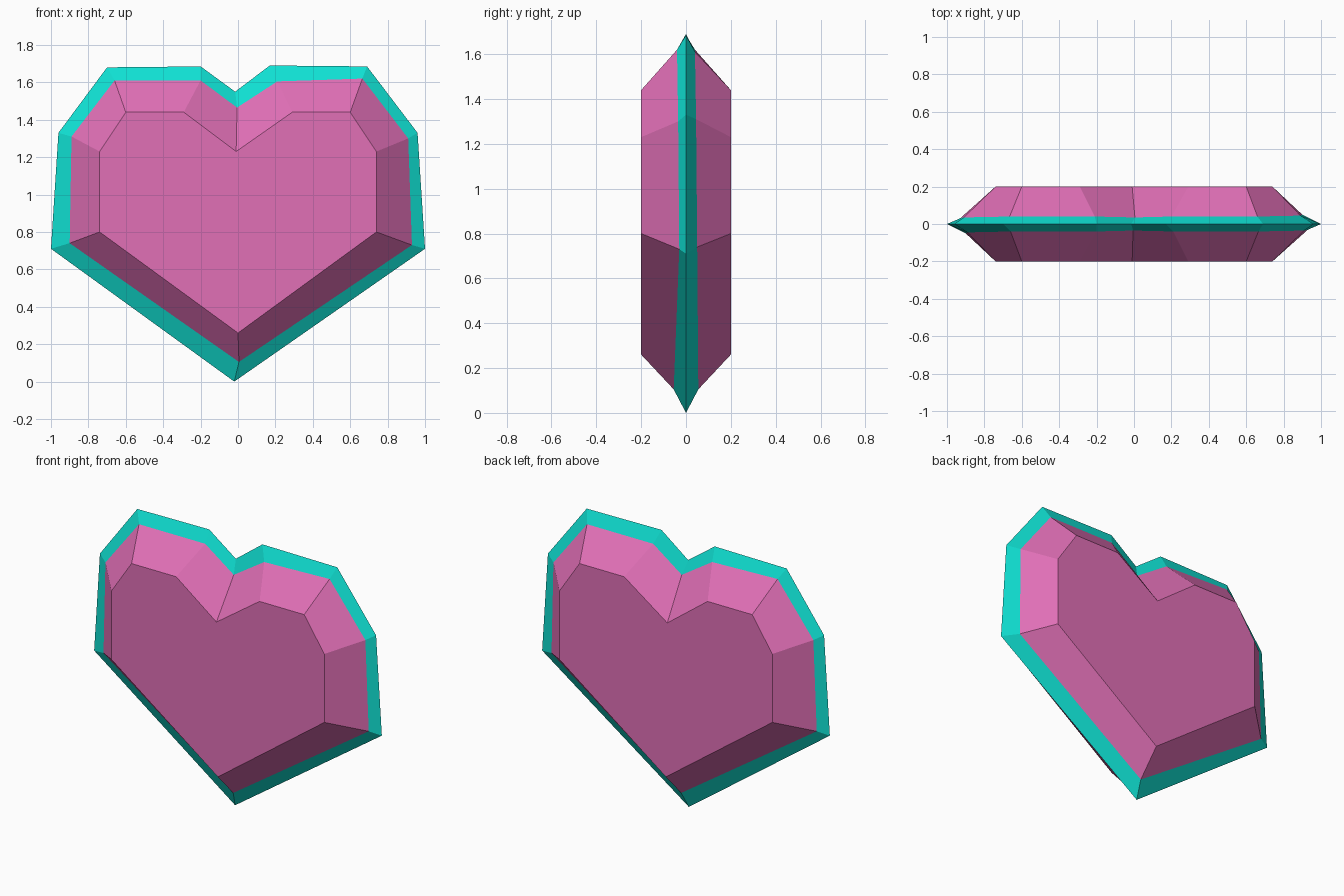
import bpy, bmesh

if "Cube" in bpy.data.objects:
    bpy.data.objects.remove(bpy.data.objects["Cube"])


def material(name, rgb):
    m = bpy.data.materials.new(name)
    m.diffuse_color = (*rgb, 1)
    m.use_nodes = True
    m.node_tree.nodes["Principled BSDF"].inputs["Base Color"].default_value = m.diffuse_color
    return m


pink = material("pink", (0.75, 0.16, 0.47))
teal = material("teal", (0.005, 0.75, 0.65))

# Heart profiles as (x, z), counter-clockwise from the bottom tip
half_face = [(0.74, 0.80), (0.74, 1.23), (0.60, 1.44), (0.29, 1.44)]
face = [(0, 0.26)] + half_face + [(-0.01, 1.23)] + [(-x, z) for x, z in half_face[::-1]]
rim = [(-0.02, 0), (1, 0.71), (0.96, 1.33), (0.69, 1.685), (0.17, 1.69),
       (-0.015, 1.55), (-0.2, 1.685), (-0.7, 1.68), (-0.96, 1.33), (-1, 0.71)]
band = [(0.005, 0.105), (0.93, 0.73), (0.91, 1.30), (0.665, 1.62), (0.21, 1.605),
        (-0.005, 1.465), (-0.2, 1.61), (-0.66, 1.61), (-0.89, 1.31), (-0.90, 0.74)]
# Depth of the band's inner edge on the front side, one per corner
band_y = [-0.055, -0.03, -0.035, -0.04, -0.04, -0.035, -0.04, -0.04, -0.045, -0.05]
# Back of the band is the front turned round
order = [0, 9, 8, 7, 6, 5, 4, 3, 2, 1]
back = [(-band[i][0], -band_y[i], band[i][1]) for i in order]

# Faceted heart: face, bevel, teal rim, bevel, face
rings = [
    [(x, -0.2, z) for x, z in face],
    [(x, y, z) for (x, z), y in zip(band, band_y)],
    [(x, 0, z) for x, z in rim],
    back,
    [(x, 0.2, z) for x, z in face],
]
bm = bmesh.new()
loops = [[bm.verts.new(p) for p in ring] for ring in rings]
bm.faces.new(loops[0])
bm.faces.new(loops[-1][::-1])
for level, (a, b) in enumerate(zip(loops, loops[1:])):
    for i in range(len(a)):
        j = (i + 1) % len(a)
        f = bm.faces.new((a[i], b[i], b[j], a[j]))
        f.material_index = 1 if level in (1, 2) else 0
bmesh.ops.recalc_face_normals(bm, faces=bm.faces)

mesh = bpy.data.meshes.new("heart_gem")
bm.to_mesh(mesh)
bm.free()
mesh.materials.append(pink)
mesh.materials.append(teal)
bpy.context.collection.objects.link(bpy.data.objects.new("heart_gem", mesh))
